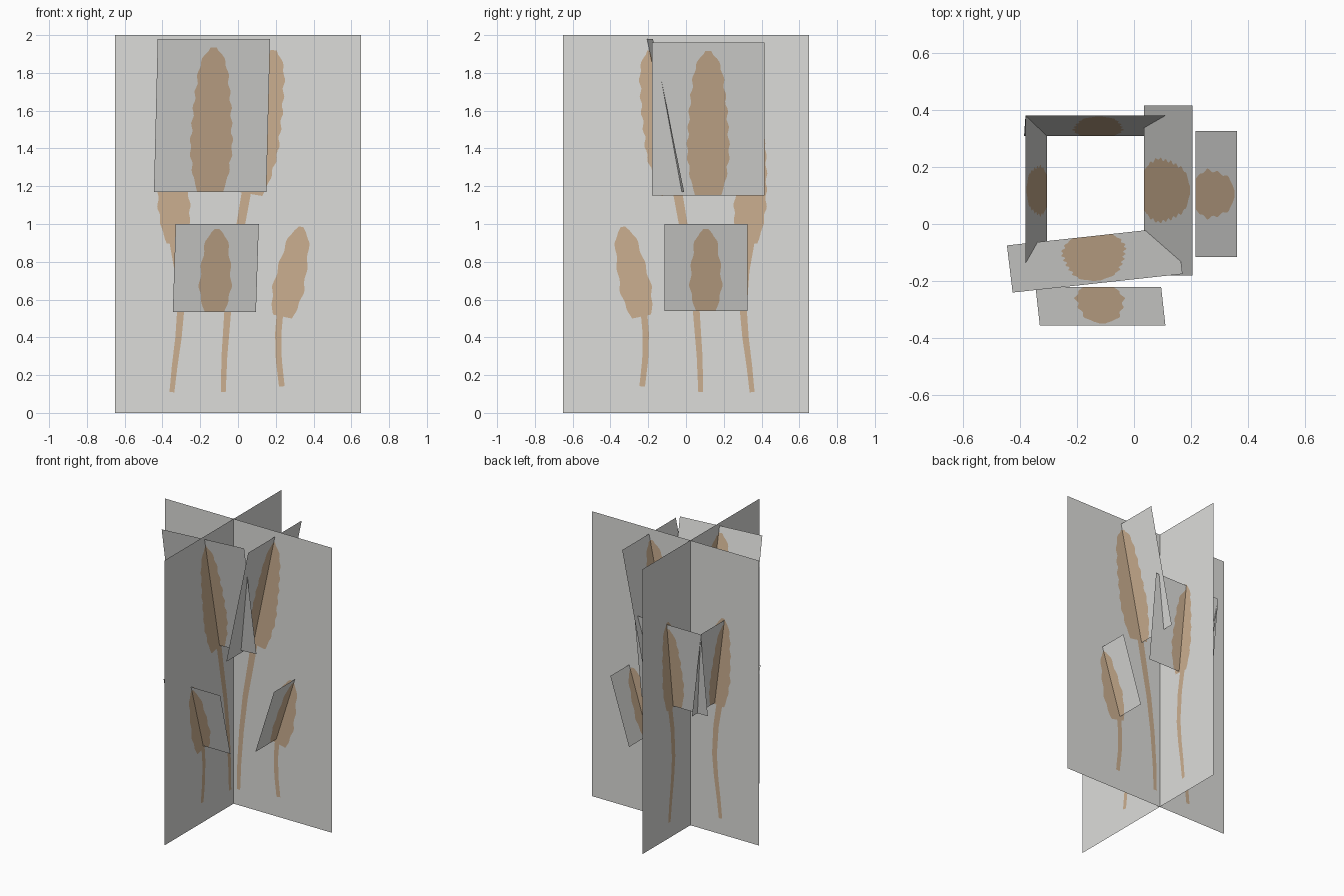
import bpy, math
from mathutils import Vector
from mathutils.geometry import delaunay_2d_cdt

if "Cube" in bpy.data.objects:
    bpy.data.objects.remove(bpy.data.objects["Cube"])


def material(name, rgb):
    m = bpy.data.materials.new(name)
    m.diffuse_color = (*rgb, 1)
    m.use_nodes = True
    m.node_tree.nodes["Principled BSDF"].inputs["Base Color"].default_value = m.diffuse_color
    return m


GREY = material("pale grey card", (0.72, 0.72, 0.70))
TAN = material("tan wheat", (0.60, 0.43, 0.28))


def outline(points, widths):
    """Closed outline around a centre line with a width at every point."""
    left, right = [], []
    for i, p in enumerate(points):
        d = (points[min(i + 1, len(points) - 1)] - points[max(i - 1, 0)]).normalized()
        n = Vector((-d.y, d.x)) * widths[i] / 2
        left.append(p + n)
        right.append(p - n)
    return right + left[::-1]


def head(a, b, width, bumps):
    """Bumpy ear of grain from a (base) to b (tip)."""
    key = [(0, .62), (.12, .85), (.3, 1), (.6, .88), (.85, .68), (.95, .42), (1, .14)]
    a, b = Vector(a), Vector(b)
    pts, ws = [], []
    steps = 40
    for i in range(steps + 1):
        t = i / steps
        for (t0, w0), (t1, w1) in zip(key, key[1:]):
            if t0 <= t <= t1:
                w = w0 + (w1 - w0) * (t - t0) / (t1 - t0)
                break
        pts.append(a.lerp(b, t))
        ws.append(width * (w + 0.05 * math.sin(t * bumps * 2 * math.pi) * min(1, 5 * t)))
    return outline(pts, ws)


def stem(points, w0, w1):
    pts = [Vector(p) for p in points]
    n = len(pts) - 1
    return outline(pts, [w0 + (w1 - w0) * i / n for i in range(n + 1)])


def card(name, bl, br, tl, make_shapes):
    """Flat card with the wheat shapes cut into its face."""
    bl, br, tl = Vector(bl), Vector(br), Vector(tl)
    w, h = (br - bl).length, (tl - bl).length
    ex, ey = (br - bl) / w, (tl - bl) / h
    rect = [Vector(p) for p in ((-w / 2, 0), (w / 2, 0), (w / 2, h), (-w / 2, h))]
    coords, faces = [], []
    for loop in [rect] + make_shapes(h):
        faces.append(list(range(len(coords), len(coords) + len(loop))))
        coords += loop
    verts, _, tris, _, _, origin = delaunay_2d_cdt(coords, [], faces, 1, 1e-5)
    me = bpy.data.meshes.new(name)
    me.from_pydata([bl + ex * (v.x + w / 2) + ey * v.y for v in verts], [],
                   [list(f) for f in tris])
    me.materials.append(GREY)
    me.materials.append(TAN)
    for poly, src in zip(me.polygons, origin):
        poly.material_index = 1 if any(s > 0 for s in src) else 0
    ob = bpy.data.objects.new(name, me)
    bpy.context.collection.objects.link(ob)
    return ob


def stalks(h):
    """Three stalks painted on each tall card."""
    return [
        stem([(-.35, .11), (-.335, .25), (-.315, .4), (-.303, .55), (-.315, .75), (-.345, .93)], .026, .045),
        stem([(-.078, .11), (-.072, .3), (-.055, .53), (-.025, .78), (.015, 1.0), (.05, 1.2)], .026, .05),
        stem([(.232, .14), (.216, .28), (.213, .42), (.225, .56)], .03, .035),
        head((-.325, .9), (-.37, 1.52), .17, 7),
        head((.06, 1.16), (.19, 1.92), .225, 9),
        head((.235, .51), (.335, .985), .165, 4),
    ]


def ear(width, bumps):
    return lambda h: [head((0, .003), (0, h * .945), width, bumps)]


# Two tall crossing cards
card("tall_card_across", (-.65, .117, 0), (.65, .117, 0), (-.65, .117, 2), stalks)
card("tall_card_lengthwise", (-.116, .65, 0), (-.116, -.65, 0), (-.116, .65, 2), stalks)

# Small leaning cards, one through every ear
high, mid, low = ear(.225, 9), ear(.175, 7), ear(.17, 4)
card("front_high_ear", (-.445, -.075, 1.17), (.15, -.01, 1.17), (-.425, -.24, 1.98), high)
card("front_low_ear", (-.345, -.22, .535), (.095, -.22, .535), (-.33, -.355, 1.0), low)
card("right_high_ear", (.035, -.18, 1.15), (.035, .415, 1.15), (.205, -.18, 1.96), high)
card("right_low_ear", (.215, -.115, .54), (.215, .325, .54), (.36, -.115, 1.0), low)
card("back_middle_ear", (.13, .308, .91), (-.385, .308, .91), (.135, .38, 1.51), mid)
card("left_middle_ear", (-.305, .37, .91), (-.305, -.14, .91), (-.38, .375, 1.51), mid)
